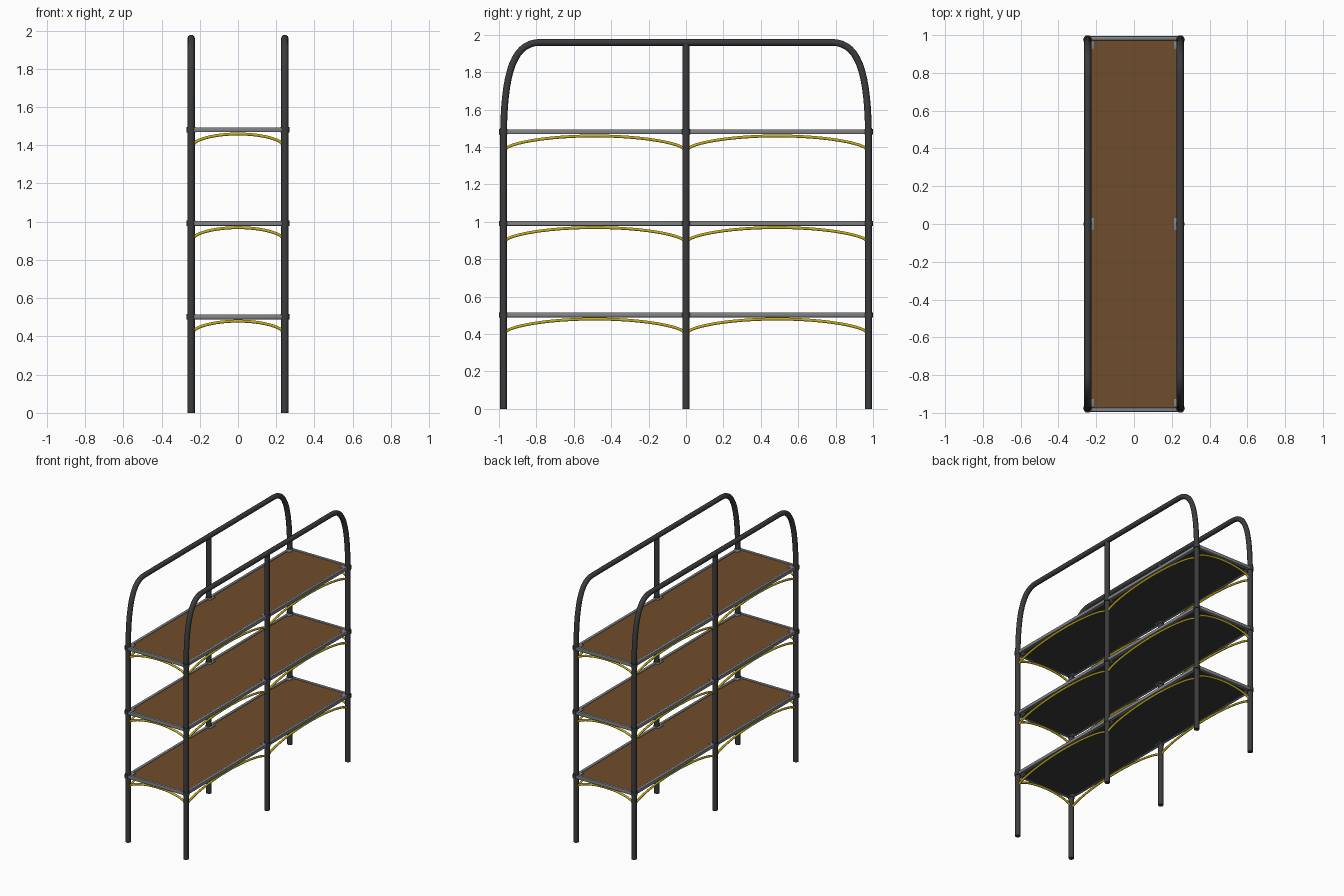
import bpy, bmesh, math
from mathutils import Vector
from mathutils.geometry import interpolate_bezier

if "Cube" in bpy.data.objects:
    bpy.data.objects.remove(bpy.data.objects["Cube"])

PX, PY, R = 0.245, 0.976, 0.019        # post centres and tube radius
TOP = 1.959
LEVELS = (0.502, 0.991, 1.481)


def material(name, rgb):
    m = bpy.data.materials.new(name)
    m.diffuse_color = (*rgb, 1)
    m.use_nodes = True
    m.node_tree.nodes["Principled BSDF"].inputs["Base Color"].default_value = m.diffuse_color
    return m


DARK = material("dark_steel", (0.045, 0.045, 0.047))
GREY = material("rail_grey", (0.22, 0.23, 0.24))
BROWN = material("board_brown", (0.16, 0.075, 0.025))
YELLOW = material("brace_yellow", (0.55, 0.42, 0.01))


def finish(name, mesh, mat, smooth=False):
    ob = bpy.data.objects.new(name, mesh)
    bpy.context.collection.objects.link(ob)
    mesh.materials.clear()
    mesh.materials.append(mat)
    if smooth:
        bpy.ops.object.select_all(action='DESELECT')
        ob.select_set(True)
        bpy.context.view_layer.objects.active = ob
        bpy.ops.object.shade_smooth_by_angle(angle=math.radians(40))
    return ob


def tube(name, points, radius, mat):
    cu = bpy.data.curves.new(name, 'CURVE')
    cu.dimensions = '3D'
    cu.bevel_depth = radius
    cu.bevel_resolution = 3
    cu.use_fill_caps = True
    sp = cu.splines.new('POLY')
    sp.points.add(len(points) - 1)
    for p, co in zip(sp.points, points):
        p.co = (*co, 1)
    tmp = bpy.data.objects.new("tmp", cu)
    bpy.context.collection.objects.link(tmp)
    dg = bpy.context.evaluated_depsgraph_get()
    mesh = bpy.data.meshes.new_from_object(tmp.evaluated_get(dg))
    bpy.data.objects.remove(tmp)
    return finish(name, mesh, mat, True)


def box(name, centre, size, mat, bevel=0.0):
    bm = bmesh.new()
    bmesh.ops.create_cube(bm, size=1)
    for v in bm.verts:
        v.co = Vector(centre) + Vector(a * b for a, b in zip(v.co, size))
    if bevel:
        bmesh.ops.bevel(bm, geom=bm.edges[:], offset=bevel, segments=2,
                        profile=0.5, affect='EDGES')
    mesh = bpy.data.meshes.new(name)
    bm.to_mesh(mesh)
    bm.free()
    return finish(name, mesh, mat, bool(bevel))


def arch(name, centre, axis, half, drop, mat):
    # shallow brace rising from two posts to the underside of a rail
    pts = []
    for i in range(25):
        a = math.pi * i / 24
        p = Vector(centre)
        p[axis] -= half * math.cos(a)
        p.z -= drop * (1 - max(math.sin(a), 0) ** 1.3)
        pts.append(p)
    return tube(name, pts, 0.008, mat)


# side hoops with swept corners, and their middle posts
bend = interpolate_bezier(Vector((0, PY, 1.42)), Vector((0, PY, 1.78)),
                          Vector((0, 0.93, TOP)), Vector((0, 0.78, TOP)), 16)
for s, side in ((-1, "left"), (1, "right")):
    half = [(s * PX, PY, 0)] + [(s * PX, p.y, p.z) for p in bend]
    path = half + [(x, -y, z) for x, y, z in reversed(half)]
    tube(f"{side}_hoop", path, R, DARK)
    tube(f"{side}_middle_post", [(s * PX, 0, 0), (s * PX, 0, TOP)], R, DARK)

for n, z in enumerate(LEVELS, 1):
    # board on a dark pan
    box(f"shelf_{n}_board", (0, 0, z + 0.003), (0.472, 1.958, 0.010), BROWN)
    box(f"shelf_{n}_pan", (0, 0, z - 0.007), (0.472, 1.958, 0.010), DARK)
    for s, side in ((-1, "left"), (1, "right")):
        # long rail and the fittings around each post
        box(f"shelf_{n}_{side}_rail", (s * PX, 0, z),
            (0.022, 2 * PY, 0.026), GREY, 0.004)
        for y, place in ((-PY, "front"), (0, "middle"), (PY, "back")):
            tube(f"shelf_{n}_{side}_{place}_collar",
                 [(s * PX, y, z - 0.014), (s * PX, y, z + 0.014)], 0.024, DARK)
            inset = 0.018 * (y < 0) - 0.018 * (y > 0)
            box(f"shelf_{n}_{side}_{place}_bracket",
                (s * 0.228, y * 0.99 + inset, z),
                (0.034, 0.066 if y == 0 else 0.046, 0.026), GREY, 0.004)
        # side braces, one per bay
        for b, bay in ((-1, "front"), (1, "back")):
            arch(f"shelf_{n}_{side}_{bay}_brace", (s * PX, b * PY / 2, z - 0.022),
                 1, PY / 2 - 0.014, 0.068, YELLOW)
    # end rails and braces
    for s, end in ((-1, "front"), (1, "back")):
        box(f"shelf_{n}_{end}_rail", (0, s * 0.983, z),
            (2 * PX - 0.02, 0.022, 0.026), GREY, 0.004)
        arch(f"shelf_{n}_{end}_brace", (0, s * PY, z - 0.022),
             0, PX - 0.014, 0.052, YELLOW)
